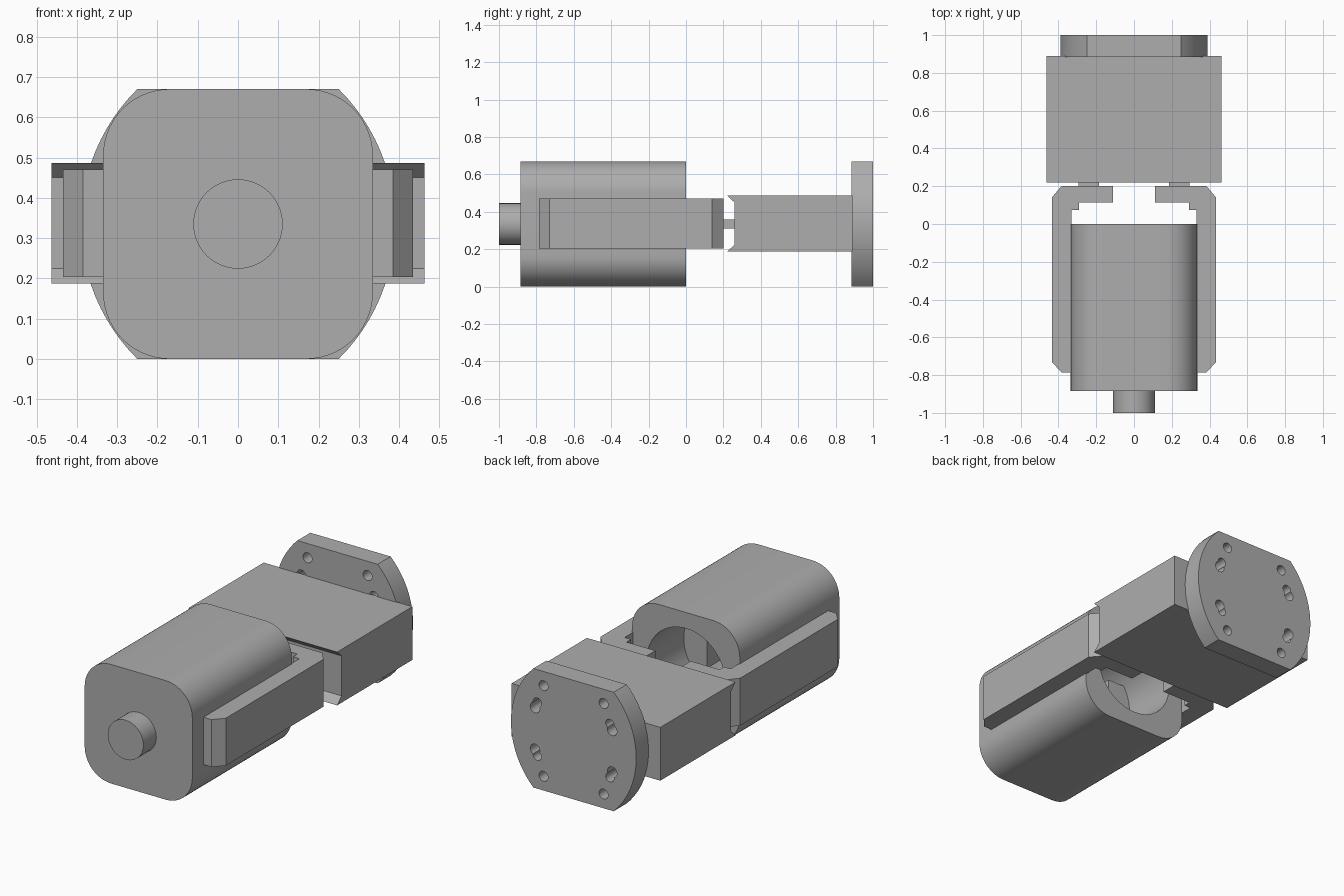
import bpy, bmesh, math
from mathutils import Vector

cube = bpy.data.objects.get("Cube")
if cube:
    bpy.data.objects.remove(cube, do_unlink=True)

MID = 0.335  # height of the main axis

metal = bpy.data.materials.new("plain_grey")
metal.use_nodes = True
GREY = (0.42, 0.42, 0.42, 1)
metal.diffuse_color = GREY
metal.node_tree.nodes["Principled BSDF"].inputs["Base Color"].default_value = GREY

# How a profile point (a, b) and an extrusion depth d map to space, per axis
PLACE = {
    "x": lambda a, b, d: (d, a, b),
    "y": lambda a, b, d: (a, d, b),
    "z": lambda a, b, d: (a, b, d),
}


def prism(name, points, axis, low, high):
    """Extrude a closed profile along an axis."""
    bm = bmesh.new()
    place = PLACE[axis]
    base = bm.faces.new([bm.verts.new(place(a, b, low)) for a, b in points])
    new = bmesh.ops.extrude_face_region(bm, geom=[base])["geom"]
    shift = Vector(place(0, 0, high - low))
    bmesh.ops.translate(bm, vec=shift, verts=[v for v in new if isinstance(v, bmesh.types.BMVert)])
    bmesh.ops.recalc_face_normals(bm, faces=bm.faces)
    mesh = bpy.data.meshes.new(name)
    bm.to_mesh(mesh)
    bm.free()
    mesh.materials.append(metal)
    obj = bpy.data.objects.new(name, mesh)
    bpy.context.collection.objects.link(obj)
    return obj


def arc(cx, cz, radius, start, end, steps):
    angles = [start + (end - start) * i / steps for i in range(steps + 1)]
    return [(cx + radius * math.cos(t), cz + radius * math.sin(t)) for t in angles]


def cylinder(name, x, z, radius, low, high, sides=48):
    return prism(name, arc(x, z, radius, 0, math.tau, sides)[:-1], "y", low, high)


def activate(obj):
    bpy.ops.object.select_all(action="DESELECT")
    obj.select_set(True)
    bpy.context.view_layer.objects.active = obj


def cut(obj, cutter):
    mod = obj.modifiers.new("cut", "BOOLEAN")
    mod.operation = "DIFFERENCE"
    mod.solver = "EXACT"
    mod.object = cutter
    activate(obj)
    bpy.ops.object.modifier_apply(modifier=mod.name)
    bpy.data.objects.remove(cutter, do_unlink=True)


def smooth(obj):
    activate(obj)
    bpy.ops.object.shade_smooth_by_angle(angle=math.radians(25))


# Housing: rounded square body with a bore open at the back
HALF, CORNER = 0.335, 0.165
inner = HALF - CORNER
outline = []
for i, (sx, sz) in enumerate([(1, 1), (-1, 1), (-1, -1), (1, -1)]):
    start = i * math.pi / 2
    outline += arc(sx * inner, MID + sz * inner, CORNER, start, start + math.pi / 2, 14)
housing = prism("housing", outline, "y", -0.885, 0)
cut(housing, cylinder("bore_cutter", 0, MID, 0.245, -0.8, 0.1, 64))
smooth(housing)

# Front shaft
smooth(cylinder("front_shaft", 0, MID, 0.111, -1, -0.88))

# Side arms with hooked ends, inner lugs and the pins joining them to the block
ARM = [(0.11, 0.2), (0.385, 0.2), (0.435, 0.14), (0.435, -0.73), (0.385, -0.785),
       (0.33, -0.785), (0.33, 0.075), (0.29, 0.075), (0.29, 0.115), (0.11, 0.115)]
for side, s in (("left", 1), ("right", -1)):
    def mirrored(points):
        return [(s * a, b) for a, b in points]

    prism(side + "_arm", mirrored(ARM), "z", 0.203, 0.47)
    lug = [(0.34, -0.33), (0.1, -0.33), (0.1, -0.55), (0.34, -0.55)]
    prism(side + "_inner_lug", mirrored(lug), "z", 0.203, 0.47)
    pin = [(0.185, 0.19), (0.295, 0.19), (0.295, 0.27), (0.185, 0.27)]
    prism(side + "_link_pin", mirrored(pin), "z", 0.31, 0.36)

# Rear block with a bevelled recess along its front
BLOCK = [(0.22, 0.487), (0.26, 0.45), (0.26, 0.225), (0.22, 0.187), (0.89, 0.187), (0.89, 0.487)]
prism("rear_block", BLOCK, "x", -0.463, 0.463)

# End plate: two shallow arcs between flat top and bottom
RADIUS, OFFSET = 0.471, 0.081
sweep = math.asin(HALF / RADIUS)
rim = arc(-OFFSET, MID, RADIUS, -sweep, sweep, 24)
rim += arc(OFFSET, MID, RADIUS, math.pi - sweep, math.pi + sweep, 24)
plate = prism("end_plate", rim, "y", 0.885, 1)
for sx in (1, -1):
    for sz in (1, -1):
        for x, z, r in ((0.187, 0.255, 0.028), (0.24, 0.118, 0.03), (0.226, 0.15, 0.026)):
            cut(plate, cylinder("hole_cutter", sx * x, MID + sz * z, r, 0.8, 1.1, 20))
smooth(plate)
